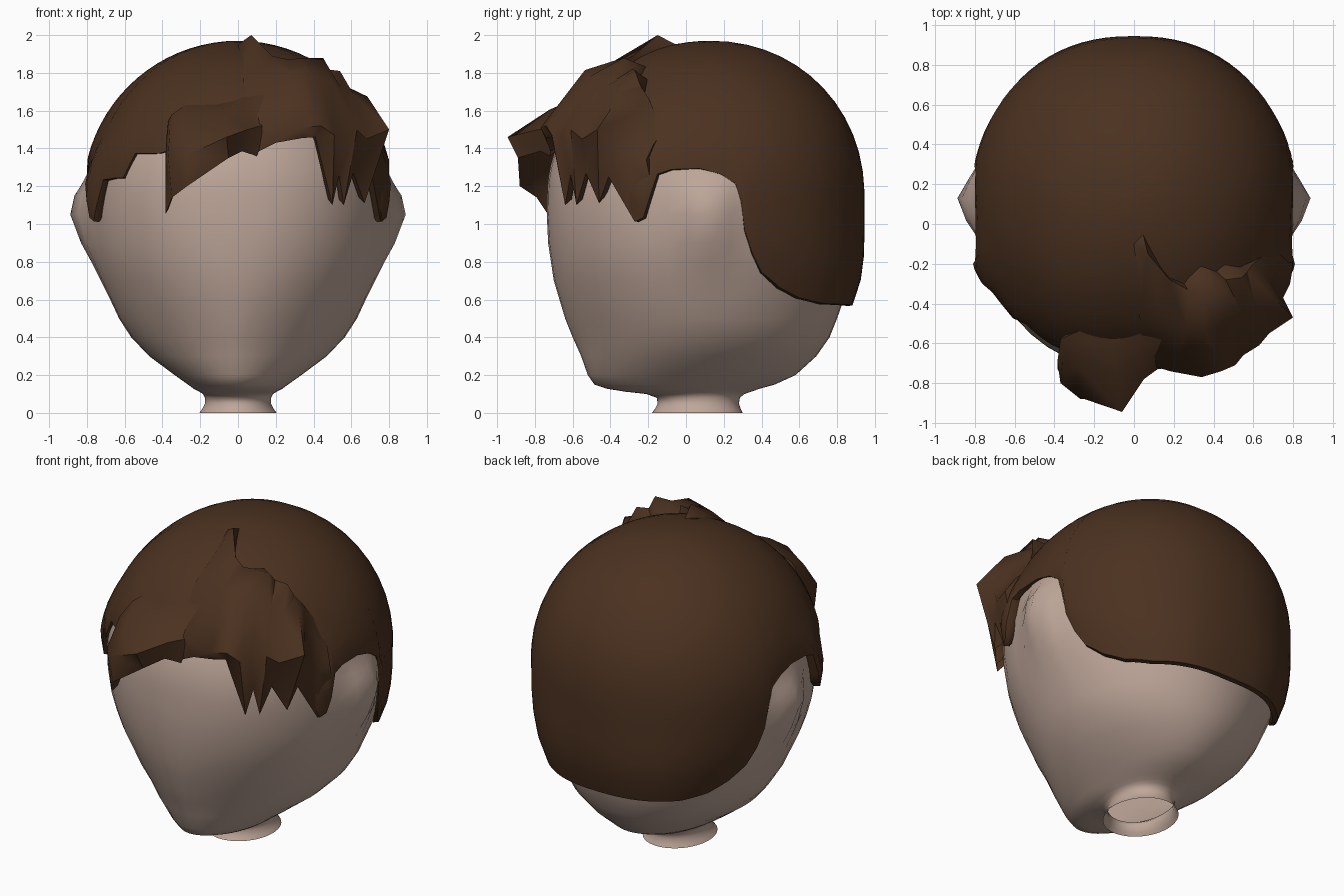
import bpy, bmesh, math
from mathutils import Vector

if "Cube" in bpy.data.objects:
    bpy.data.objects.remove(bpy.data.objects["Cube"])

CY = 0.13      # depth of the head's vertical axis
MID = 1.15     # height where the dome begins


def material(name, rgb):
    m = bpy.data.materials.new(name)
    m.diffuse_color = (*rgb, 1)
    m.use_nodes = True
    m.node_tree.nodes["Principled BSDF"].inputs["Base Color"].default_value = m.diffuse_color
    return m


SKIN = material("pale skin", (0.52, 0.385, 0.32))
HAIR = material("dark brown hair", (0.070, 0.031, 0.014))


def lerp_table(table, v):
    """Interpolate rows (key, a, b, ...) at key v."""
    if v <= table[0][0]:
        return table[0][1:]
    for lo, hi in zip(table, table[1:]):
        if v <= hi[0]:
            t = (v - lo[0]) / (hi[0] - lo[0])
            return [a + (b - a) * t for a, b in zip(lo[1:], hi[1:])]
    return table[-1][1:]


def dome(z, height, n=2.0):
    """Relative radius of the rounded top."""
    return max(0, 1 - ((z - MID) / height) ** n) ** (1 / n)


def signed_power(v, p):
    return math.copysign(abs(v) ** p, v)


def make_object(name, bm, mat, angle):
    bmesh.ops.remove_doubles(bm, verts=bm.verts, dist=0.0005)
    bmesh.ops.recalc_face_normals(bm, faces=bm.faces)
    me = bpy.data.meshes.new(name)
    bm.to_mesh(me)
    bm.free()
    ob = bpy.data.objects.new(name, me)
    bpy.context.collection.objects.link(ob)
    me.materials.append(mat)
    bpy.ops.object.select_all(action='DESELECT')
    ob.select_set(True)
    bpy.context.view_layer.objects.active = ob
    bpy.ops.object.shade_smooth_by_angle(angle=math.radians(angle))
    return ob


def loft(rows, closed):
    """Bridge equally long rows of points with faces."""
    bm = bmesh.new()
    grid = [[bm.verts.new(p) for p in r] for r in rows]
    n = len(rows[0])
    for a, b in zip(grid, grid[1:]):
        for i in range(n if closed else n - 1):
            j = (i + 1) % n
            bm.faces.new((a[i], a[j], b[j], b[i]))
    return bm


# ---- head: height, half width, front y, back y
HEAD = [(0, .205, -.18, .30), (.02, .19, -.165, .29), (.05, .175, -.15, .28),
        (.08, .175, -.155, .285), (.1, .185, -.21, .31), (.112, .205, -.32, .345),
        (.128, .235, -.42, .39), (.15, .265, -.485, .47), (.2, .335, -.52, .58),
        (.3, .47, -.555, .69), (.4, .565, -.60, .76), (.5, .63, -.64, .80),
        (.6, .675, -.67, .835), (.7, .72, -.70, .86), (.8, .755, -.715, .875),
        (.9, .78, -.73, .89), (1.05, .795, -.737, .90), (MID, .795, -.735, .90)]


def head_ring(z, n=48):
    if z <= MID:
        w, f, b = lerp_table(HEAD, z)
    else:
        s = dome(z, .78)
        w, f, b = .795 * s, CY - .865 * s, CY + .77 * s
    c = CY if z > .3 else (f + b) / 2
    # the face narrows to a wedge at the jaw and is fuller at the temples
    pinch = lerp_table([(.1, 1), (.4, 1.25), (.8, 1), (1.1, .87)], z)[0]
    ring = []
    for i in range(n):
        t = 2 * math.pi * i / n
        co, si = math.cos(t), math.sin(t)
        x = signed_power(co, pinch if si < 0 else 1) * w
        y = c + si * (b - c if si > 0 else c - f)
        # pointed swelling at the ears
        bump = max(0, 1 - abs(y - .11) / .2) if z > .5 else 0
        spread = .23 if z < 1.08 else .13
        x += math.copysign(.105 * bump * math.exp(-((z - 1.08) / spread) ** 2), co)
        ring.append((x, y, z))
    return ring


heights = [r[0] for r in HEAD] + [MID + .78 * math.sin(math.radians(a)) for a in range(4, 91, 4)]
make_object("head", loft([head_ring(z) for z in heights], True), SKIN, 85)

# ---- hair cap surface: height, half width, front radius, back radius
CAP = [(.5, .65, .80, .74), (.6, .695, .82, .77), (.7, .735, .845, .795), (.8, .77, .86, .81),
       (.9, .795, .875, .815), (1.0, .81, .885, .815), (MID, .82, .885, .815)]


def cap_point(deg, z, shrink=0.0):
    co, si = math.cos(math.radians(deg)), math.sin(math.radians(deg))
    if z <= MID:
        w, f, b = lerp_table(CAP, z)
    else:
        s = dome(z, .82)
        w, f, b = .82 * s, .885 * s, .815 * dome(z, .82, 2.06 if si > 0 else 2)
    k = 1 - shrink
    if si < 0:
        x = signed_power(co, .86) * w
    else:
        x = signed_power(co, lerp_table([(.6, .74), (1.1, .93)], z)[0]) * w
    y = CY + si * (b if si > 0 else f)
    # sideburns flare outward
    flare = .045 * math.exp(-((y + .21) / .17) ** 2) * min(1, max(0, (1.5 - z) / .3))
    x += math.copysign(flare, co)
    return (x * k, CY + (y - CY) * k, z)


# lower hairline: angle from the side (back positive) and height
BACK = [(90, .565), (70, .57), (52, .575), (38, .605), (28, .66), (20, .74), (16, .84), (13, .96),
        (11.5, 1.12), (9.5, 1.21), (4, 1.26), (-4, 1.29), (-14, 1.285), (-19, 1.26)]
BURN = [(-22, 1.12), (-24, 1.03), (-27, 1.01), (-29, 1.08), (-33, 1.23)]
LEFT = [(-40, 1.24), (-44, 1.24), (-49, 1.37), (-61, 1.37), (-75, 1.42)]
RIGHT = [(-40, 1.32), (-50, 1.40), (-60, 1.46), (-75, 1.46)]


def refine(keys, step=4):
    out = []
    for (a, z), (b, y) in zip(keys, keys[1:]):
        n = max(1, round(abs(b - a) / step))
        out += [(a + (b - a) * i / n, z + (y - z) * i / n) for i in range(n)]
    return out + [keys[-1]]


right = refine(BACK + BURN + RIGHT + [(-90, 1.46)])
left = refine(BACK + BURN + LEFT + [(-90, 1.46)])
edge = right + [(180 - a, z) for a, z in reversed(left[1:-1])]
TOP = MID + .82
rows = [[cap_point(a, z + .03, .075) for a, z in edge], [cap_point(a, z, .05) for a, z in edge],
        [cap_point(a, z + .004, .012) for a, z in edge]]
STEPS = 18
for i in range(1, STEPS + 1):
    e = math.sin(math.pi / 2 * i / STEPS)
    rows.append([cap_point(a, z + .02 + (TOP - z - .02) * e) for a, z in edge])
make_object("hair_cap", loft(rows, True), HAIR, 50)


# ---- fringe locks
def cap_ratio(p):
    """Cap radius over the point's own radius, at the same height."""
    x, y, z = p
    ang = math.degrees(math.atan2((y - CY) / .885, x / .82))
    q = cap_point(ang, min(z, TOP - .002))
    return math.hypot(q[0], q[1] - CY) / max(math.hypot(x, y - CY), .01)


def radial(p, k):
    return Vector((p.x * k, CY + (p.y - CY) * k, p.z))


def fringe(name, columns):
    """Each column gives root, bulge, tip and how far the middle is raised."""
    strips = []
    for root, bulge, tip, rise in columns:
        root, bulge, tip = Vector(root), Vector(bulge), Vector(tip)
        upper = (root + bulge) / 2 + Vector((0, 0, rise))
        upper = radial(upper, max(1, cap_ratio(upper) * 1.02))
        base = root - Vector((0, 0, .05))
        base = radial(base, min(.95, max(.6, cap_ratio(base) * .96)))
        inner = radial(tip, .955) + Vector((0, 0, .03))
        tuck = radial(bulge, .82)
        tuck.z = max(tip.z + .1, 1.4)
        strips.append([base, root, upper, bulge, tip, inner, tuck])
    bm = loft(strips, True)
    bm.verts.ensure_lookup_table()
    n = len(strips[0])
    bm.faces.new(bm.verts[:n])
    bm.faces.new(bm.verts[-n:])
    bmesh.ops.triangulate(bm, faces=bm.faces)
    make_object(name, bm, HAIR, 50)


# big lock hanging over the middle of the forehead
fringe("front_lock", [
    ((-.37, -.58, 1.54), (-.385, -.69, 1.34), (-.385, -.73, 1.05), .03),
    ((-.35, -.57, 1.58), (-.37, -.80, 1.36), (-.35, -.79, 1.14), .05),
    ((-.28, -.54, 1.63), (-.28, -.87, 1.36), (-.27, -.88, 1.20), .06),
    ((-.12, -.50, 1.65), (-.06, -.945, 1.46), (-.05, -.89, 1.35), .05),
    ((.02, -.46, 1.70), (.05, -.78, 1.50), (.02, -.77, 1.385), .05),
    ((.12, -.46, 1.74), (.16, -.70, 1.53), (.10, -.72, 1.36), .05),
])

# swept mass and the pointed locks on one side
fringe("swept_fringe", [
    ((.0, -.10, 1.95), (.05, -.70, 1.53), (.08, -.71, 1.37), .03),
    ((.07, -.15, 2.0), (.18, -.74, 1.53), (.2, -.735, 1.43), .06),
    ((.18, -.28, 1.89), (.34, -.77, 1.51), (.34, -.74, 1.455), .1),
    ((.27, -.33, 1.87), (.44, -.74, 1.52), (.41, -.71, 1.46), .12),
    ((.34, -.33, 1.88), (.51, -.71, 1.47), (.50, -.64, 1.10), .1),
    ((.45, -.33, 1.88), (.55, -.66, 1.47), (.535, -.61, 1.26), .07),
    ((.46, -.28, 1.82), (.63, -.61, 1.5), (.56, -.58, 1.10), .06),
    ((.54, -.27, 1.81), (.68, -.55, 1.45), (.61, -.53, 1.27), .06),
    ((.57, -.24, 1.73), (.80, -.47, 1.50), (.67, -.46, 1.11), .06),
    ((.60, -.20, 1.67), (.75, -.37, 1.42), (.71, -.41, 1.25), .04),
    ((.65, -.16, 1.58), (.785, -.30, 1.32), (.755, -.27, 1.01), .03),
    ((.70, -.13, 1.48), (.80, -.21, 1.34), (.80, -.19, 1.24), .01),
])
